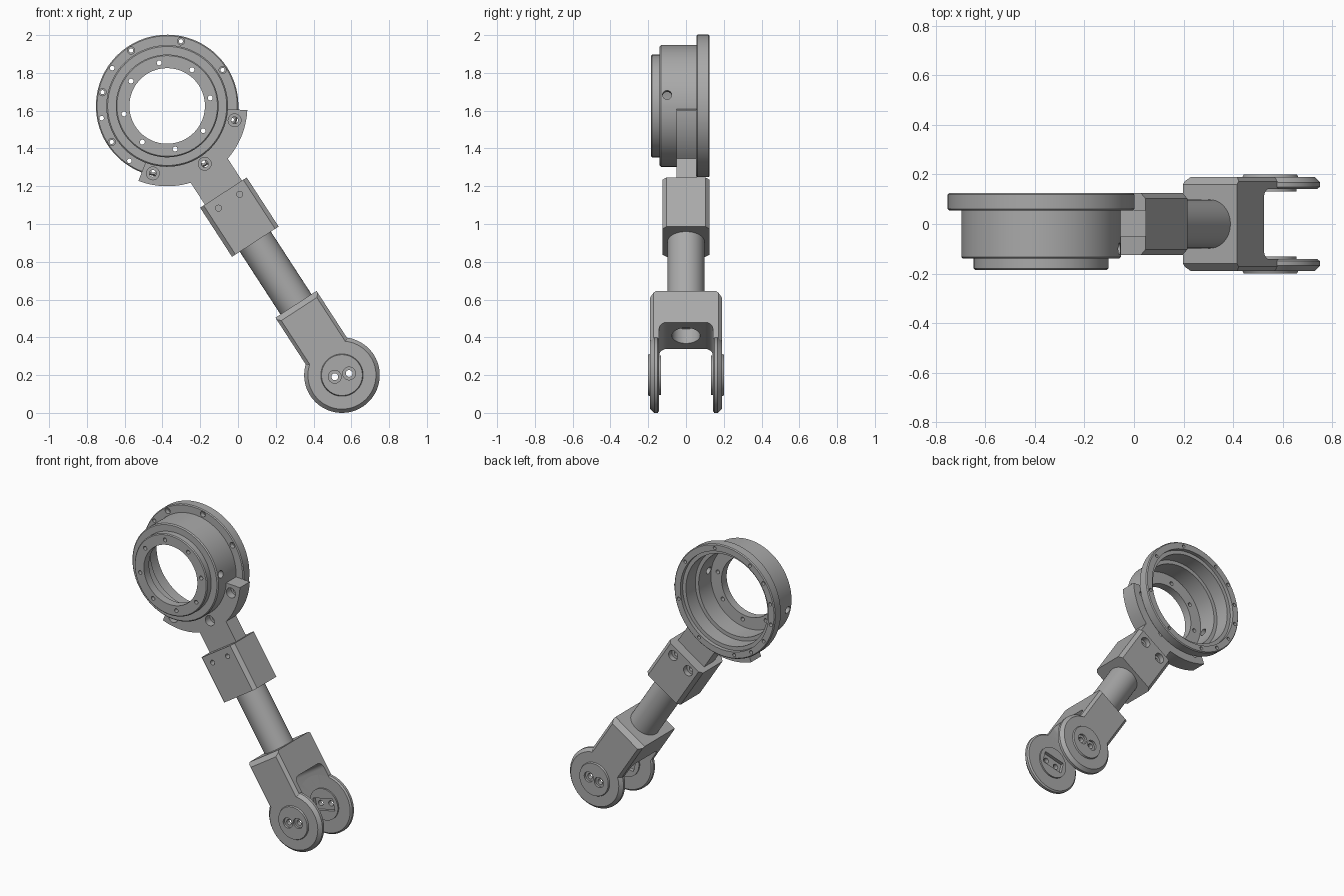
import bpy
import bmesh
from math import radians, cos, sin, pi
from mathutils import Matrix, Vector

cube = bpy.data.objects.get("Cube")
if cube:
    bpy.data.objects.remove(cube, do_unlink=True)

gray = bpy.data.materials.new("machined_gray")
gray.use_nodes = True
color = (0.40, 0.40, 0.40, 1)
gray.diffuse_color = color
gray.node_tree.nodes["Principled BSDF"].inputs["Base Color"].default_value = color

# Everything is built around the ring centre with the arm hanging straight down,
# then tilted into place.
TILT = Matrix.Translation((-0.375, 0, 1.625)) @ Matrix.Rotation(radians(-33), 4, "Y")
EYE = -1.699      # height of the clevis eye below the ring centre
ALONG_Z = Matrix.Rotation(pi / 2, 4, "X")


def polar(r, deg, y=0):
    a = radians(deg)
    return Vector((r * cos(a), y, r * sin(a)))


def lathe(bm, profile, mat=Matrix(), closed=False, steps=96):
    """Revolve (radius, y) points around the y axis."""
    rows = []
    for i in range(steps):
        a = 360 * i / steps
        rows.append([bm.verts.new(mat @ polar(r, a, y)) for r, y in profile])
    n = len(profile)
    made = []
    for i in range(steps):
        a, b = rows[i], rows[(i + 1) % steps]
        for j in range(n if closed else n - 1):
            k = (j + 1) % n
            made.append(bm.faces.new((a[j], a[k], b[k], b[j])))
    bmesh.ops.remove_doubles(bm, verts=[v for row in rows for v in row], dist=1e-6)


def hole(bm, centre, r, y0, y1, head=None, mat=None):
    """Cylinder cutter; head = (radius, depth) widens the y0 end."""
    profile = [(0, y0), (r, y0), (r, y1), (0, y1)]
    if head:
        profile[1:2] = [(head[0], y0), (head[0], head[1]), (r, head[1])]
    lathe(bm, profile, mat or Matrix.Translation(centre), steps=24)


def prism(bm, points, y0, y1):
    """Extrude an (x, z) outline from y0 to y1."""
    base = bm.faces.new([bm.verts.new((x, y0, z)) for x, z in points])
    new = bmesh.ops.extrude_face_region(bm, geom=[base])["geom"]
    verts = [v for v in new if isinstance(v, bmesh.types.BMVert)]
    bmesh.ops.translate(bm, verts=verts, vec=(0, y1 - y0, 0))


def box(bm, size, mat):
    bmesh.ops.create_cube(bm, size=1, matrix=mat @ Matrix.Diagonal((*size, 1)))


def bevel(bm, width, rule, segments=1):
    edges = [e for e in bm.edges if rule(e.verts[0].co, e.verts[1].co)]
    bmesh.ops.bevel(bm, geom=edges, offset=width, segments=segments,
                    profile=0.5, affect="EDGES")


def make_object(name, bm):
    bmesh.ops.recalc_face_normals(bm, faces=bm.faces[:])
    mesh = bpy.data.meshes.new(name)
    bm.to_mesh(mesh)
    bm.free()
    obj = bpy.data.objects.new(name, mesh)
    bpy.context.scene.collection.objects.link(obj)
    obj.matrix_world = TILT
    mesh.materials.append(gray)
    return obj


def finish(name, bm, cutter_bm=None):
    """Create the part, subtract its cutter and set the shading."""
    obj = make_object(name, bm)
    if cutter_bm:
        cutter = make_object(name + "_cutter", cutter_bm)
        cutter.hide_render = True
        mod = obj.modifiers.new("cut", "BOOLEAN")
        mod.operation, mod.solver, mod.object = "DIFFERENCE", "EXACT", cutter
        bpy.context.view_layer.objects.active = obj
        bpy.ops.object.modifier_apply(modifier=mod.name)
        bpy.data.objects.remove(cutter, do_unlink=True)
    for p in obj.data.polygons:
        p.use_smooth = True
    obj.data.set_sharp_from_angle(angle=radians(30))
    return obj


def vertical(a, b):
    return abs(a.z - b.z) > 0.1


# Ring housing: front lip, drum, rear flange and stepped bore
bm, cut = bmesh.new(), bmesh.new()
lathe(bm, [(.2, -.185), (.266, -.185), (.272, -.179), (.272, -.14), (.315, -.14),
           (.322, -.133), (.322, .055), (.371, .055), (.377, .061), (.377, .119),
           (.371, .125), (.33, .125), (.33, .1), (.305, .1), (.305, 0),
           (.28, 0), (.28, -.13), (.2, -.13)], closed=True, steps=128)
for k in range(8):
    hole(cut, polar(.232, -22.5 + 45 * k), .013, -.2, -.12)
    hole(cut, polar(.35, 45 * k), .011, .04, .14, head=(.019, .085))
for a in (112.5, 157.5, 202.5):
    hole(cut, polar(.353, a), .012, .04, .14)
for a in (-22.5, 157.5):
    side = (Matrix.Translation((0, -.1, 0)) @ Matrix.Rotation(radians(-a), 4, "Y")
            @ Matrix.Rotation(-pi / 2, 4, "Z"))
    hole(cut, None, .024, .24, .35, mat=side)
finish("ring_housing", bm, cut)

# Curved bracket hugging the drum, with a flat neck
bm, cut = bmesh.new(), bmesh.new()
inner = [polar(.319, -144 + 108 * i / 32) for i in range(33)]
right = [polar(.425, -36 - 38 * i / 12) for i in range(13)]
left = [Vector((-v.x, 0, v.z)) for v in reversed(right)]
neck = [Vector((.117, 0, -.65)), Vector((-.117, 0, -.65))]
prism(bm, [(v.x, v.z) for v in inner + right + neck + left], -.05, .056)
for a in (-135, -90, -45):
    hole(cut, polar(.365, a), .018, -.1, .1, head=(.034, 0))
finish("bracket", bm, cut)

# Clamp block with two bolts holes, countersunk at the back
bm, cut = bmesh.new(), bmesh.new()
box(bm, (.294, .25, .31), Matrix.Translation((0, 0, -.702)))
bevel(bm, .022, vertical)
for x in (-.067, .067):
    hole(cut, (x, 0, -.602), .016, .2, -.2, head=(.034, .09))
finish("clamp_block", bm, cut)

# Round shaft
bm = bmesh.new()
lathe(bm, [(0, -1.3), (.098, -1.3), (.098, -.8), (0, -.8)], ALONG_Z, steps=64)
finish("shaft", bm)

# Clevis fork body with rounded slot and bore
bm, cut = bmesh.new(), bmesh.new()
top, low = -1.252, EYE + .119
box(bm, (.26, .38, top - low), Matrix.Translation((0, 0, (top + low) / 2)))
bevel(bm, .03, lambda a, b: a.z > top - .01 and b.z > top - .01
      and abs(a.y - b.y) < .01)
bevel(bm, .018, vertical)
box(cut, (.6, .284, .6), Matrix.Translation((0, 0, -1.75)))
bevel(cut, .04, lambda a, b: a.z > -1.5 and b.z > -1.5 and abs(a.y - b.y) < .01, 6)
finish("clevis_body", bm, cut)
body = bpy.data.objects["clevis_body"]
bore = bmesh.new()
lathe(bore, [(0, -1.5), (.075, -1.5), (.075, -1.36), (0, -1.36)], ALONG_Z, steps=48)
bm = bmesh.new()
bm.from_mesh(body.data)
bpy.data.objects.remove(body, do_unlink=True)
finish("clevis_body", bm, bore)

# Clevis cheeks: discs with bosses, two bolt holes and an inner pocket
for name, s in (("front_cheek", -1), ("rear_cheek", 1)):
    bm, cut = bmesh.new(), bmesh.new()
    eye = Matrix.Translation((0, 0, EYE))
    lathe(bm, [(0, .132 * s), (.105, .132 * s), (.105, .142 * s), (.19, .142 * s),
               (.2, .15 * s), (.2, .168 * s), (.18, .19 * s), (.112, .19 * s),
               (.108, .2 * s), (0, .2 * s)], eye)
    for x in (-.039, .039):
        hole(cut, Vector((0, 0, EYE)) + polar(x, -20), .018, .25 * s, .14 * s,
             head=(.034, .185 * s))
    finish(name, bm, cut)
    cheek = bpy.data.objects[name]
    bm, pocket = bmesh.new(), bmesh.new()
    bm.from_mesh(cheek.data)
    bpy.data.objects.remove(cheek, do_unlink=True)
    box(pocket, (.15, .06, .08), eye @ Matrix.Rotation(radians(20), 4, "Y")
        @ Matrix.Translation((0, .125 * s, 0)))
    finish(name, bm, pocket)
